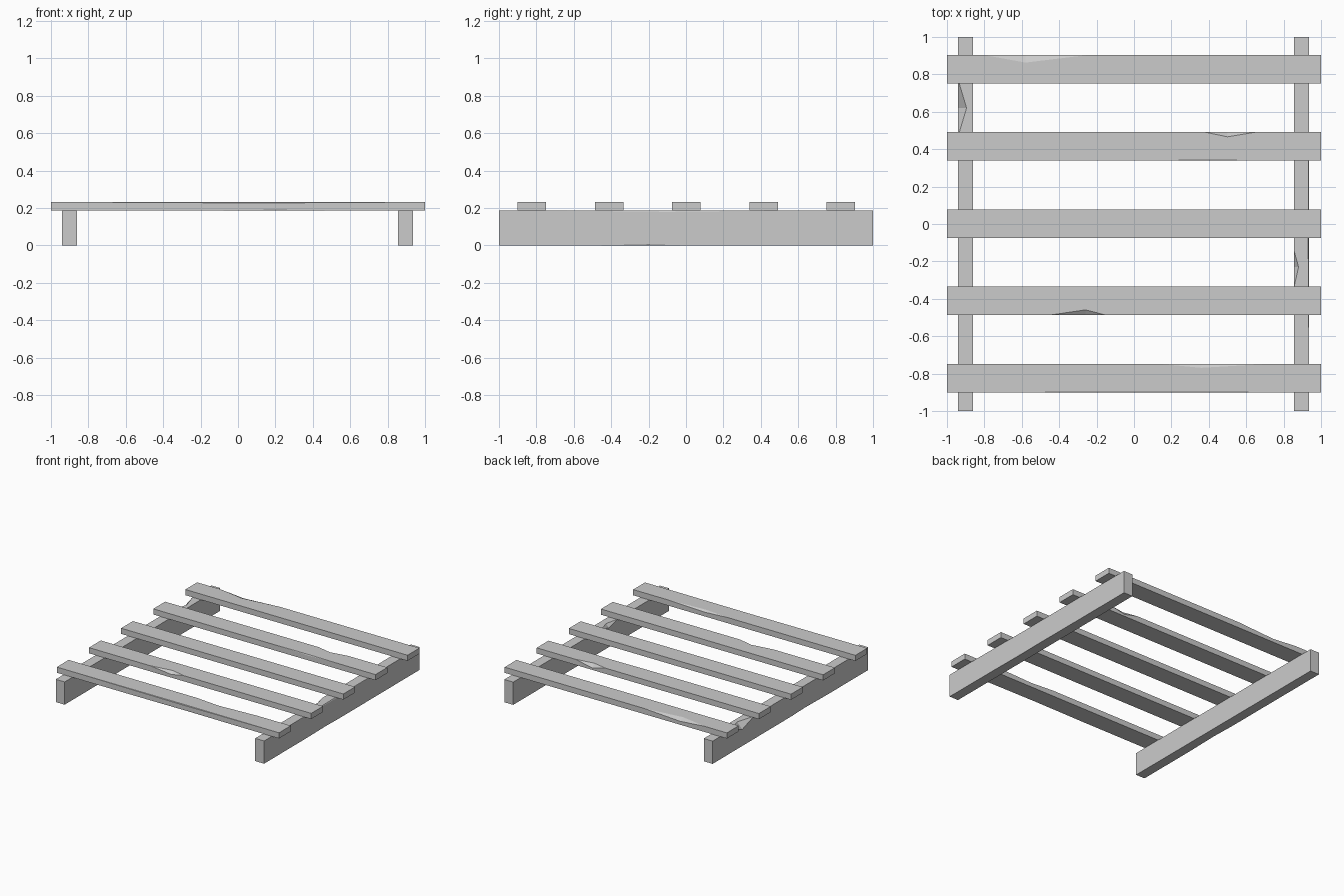
import bpy, bmesh

if "Cube" in bpy.data.objects:
    bpy.data.objects.remove(bpy.data.objects["Cube"])

RING = [(-1, -1), (1, -1), (1, 1), (-1, 1)]  # corner signs: width, height


def plank(name, axis, length, width, height, centre, chips=()):
    """Beam along axis; chip = (width side, height side, start, deepest, end, width depth, height depth)."""
    bm = bmesh.new()

    def vert(l, w, h):
        p = (l, w, h) if axis == 'x' else (w, l, h)
        return bm.verts.new([a + b for a, b in zip(p, centre)])

    # each long edge holds two chains: one for its flat face, one for its side face
    flat, side = [], []
    for sw, sh in RING:
        w, h = sw * width / 2, sh * height / 2
        start = vert(-length / 2, w, h)
        f, s = [start], [start]
        for cw, ch, a, m, b, dw, dh in sorted(chips, key=lambda c: c[2]):
            if (cw, ch) != (sw, sh):
                continue
            va, vb = vert(a, w, h), vert(b, w, h)
            vt, vs = vert(m, w - sw * dw, h), vert(m, w, h - sh * dh)
            f += [va, vt, vb]
            s += [va, vs, vb]
            bm.faces.new((va, vt, vs))
            bm.faces.new((vb, vs, vt))
        end = vert(length / 2, w, h)
        flat.append(f + [end])
        side.append(s + [end])
    for k in range(4):
        chains = flat if k % 2 == 0 else side
        bm.faces.new(chains[k] + chains[(k + 1) % 4][::-1])
    bm.faces.new([c[0] for c in flat])
    bm.faces.new([c[-1] for c in flat])
    bmesh.ops.recalc_face_normals(bm, faces=bm.faces)
    mesh = bpy.data.meshes.new(name)
    bm.to_mesh(mesh)
    bm.free()
    bpy.context.collection.objects.link(bpy.data.objects.new(name, mesh))


# Side runners
plank('left_runner', 'y', 2, 0.08, 0.185, (-0.9, 0, 0.0925),
      [(-1, 1, 0.47, 0.62, 0.77, 0.045, 0.05),
       (-1, -1, -0.5, -0.2, 0.0, 0.006, 0.006)])
plank('right_runner', 'y', 2, 0.08, 0.185, (0.895, 0, 0.0925),
      [(-1, 1, -0.34, -0.23, -0.14, 0.025, 0.03),
       (1, 1, -0.65, -0.1, 0.43, 0.004, 0.006),
       (1, -1, -0.47, -0.2, -0.02, 0.004, 0.006)])

# Cross slats with worn edges, front to back
slats = [
    (-0.825, [(1, 1, 0.15, 0.36, 0.7, 0.02, 0.012),
              (-1, 1, -0.8, 0.1, 0.9, 0.004, 0.005),
              (-1, -1, -0.28, 0.2, 0.65, 0.004, 0.006)]),
    (-0.411, [(-1, 1, -0.45, -0.26, -0.15, 0.028, 0.02)]),
    (0.002, []),
    (0.415, [(1, 1, 0.38, 0.5, 0.65, 0.025, 0.03),
             (-1, 1, 0.1, 0.4, 0.68, 0.004, 0.006)]),
    (0.827, [(1, 1, -0.8, -0.58, -0.25, 0.04, 0.018)]),
]
for i, (y, chips) in enumerate(slats, 1):
    plank(f'slat_{i}', 'x', 2, 0.152, 0.046, (0, y, 0.208), chips)
